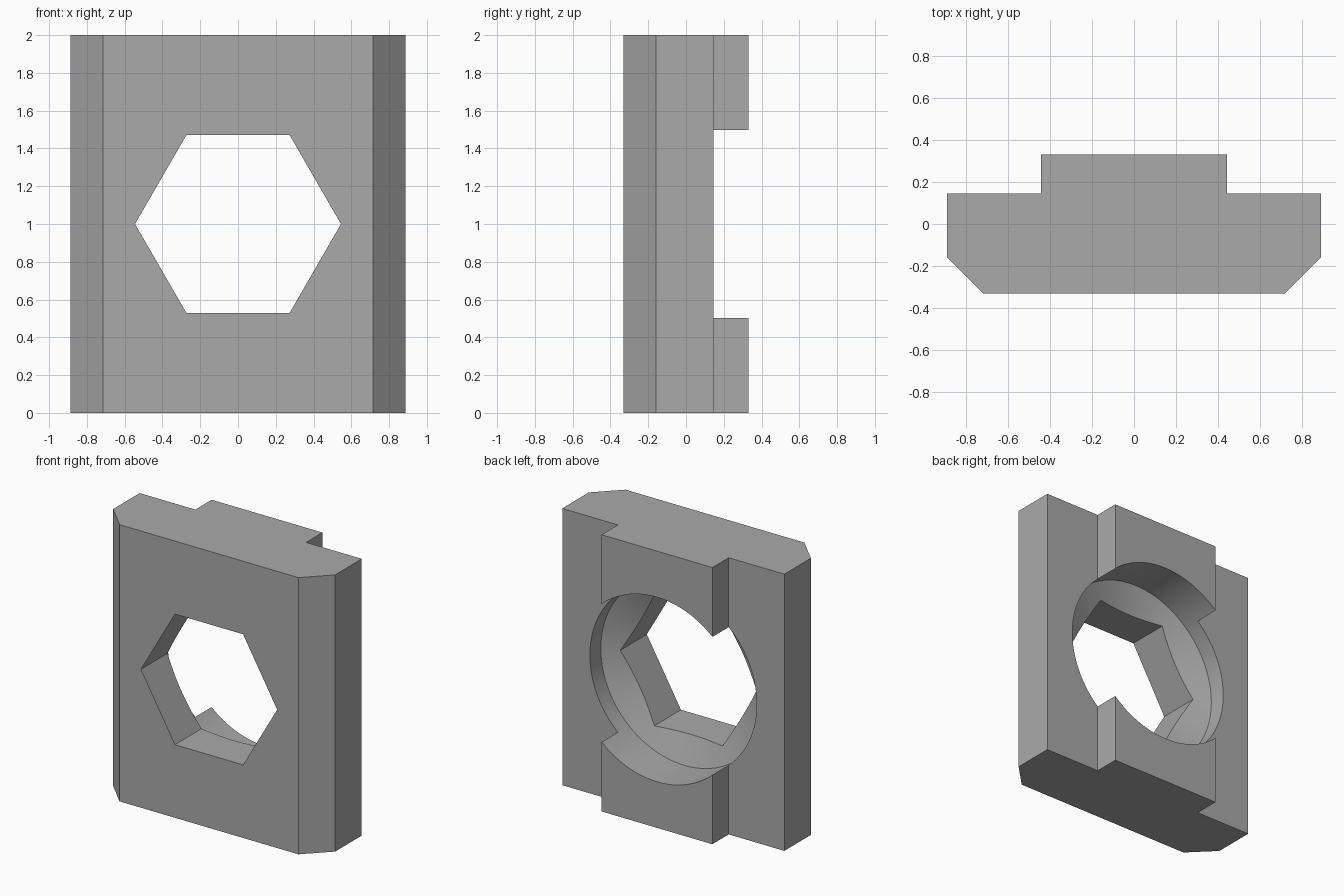
import bpy
import bmesh
from math import cos, sin, pi, radians

default = bpy.data.objects.get("Cube")
if default:
    bpy.data.objects.remove(default, do_unlink=True)

grey = bpy.data.materials.new("plain grey")
grey.use_nodes = True
colour = (0.4, 0.4, 0.4, 1)
grey.diffuse_color = colour
grey.node_tree.nodes["Principled BSDF"].inputs["Base Color"].default_value = colour

HEIGHT, FRONT, STEP, BACK = 2.0, -0.331, 0.145, 0.331


def loft(name, rings):
    """Solid skinned through rings of equal length, capped at both ends."""
    bm = bmesh.new()
    loops = [[bm.verts.new(p) for p in ring] for ring in rings]
    for a, b in zip(loops, loops[1:]):
        for i in range(len(a)):
            j = (i + 1) % len(a)
            bm.faces.new((a[i], a[j], b[j], b[i]))
    bm.faces.new(loops[0])
    bm.faces.new(loops[-1])
    bmesh.ops.recalc_face_normals(bm, faces=bm.faces)
    mesh = bpy.data.meshes.new(name)
    bm.to_mesh(mesh)
    bm.free()
    mesh.materials.append(grey)
    obj = bpy.data.objects.new(name, mesh)
    bpy.context.collection.objects.link(obj)
    return obj


def ring(radius, y, sides):
    """Polygon in the xz plane around the hole axis."""
    return [(radius * cos(2 * pi * i / sides), y, HEIGHT / 2 + radius * sin(2 * pi * i / sides))
            for i in range(sides)]


# Plate with chamfered front corners and a raised rib on the back
half = [(0.715, FRONT), (0.888, -0.158), (0.888, STEP), (0.443, STEP), (0.443, BACK)]
profile = half + [(-x, y) for x, y in reversed(half)]
plate = loft("slot_nut_plate", [[(x, y, z) for x, y in profile] for z in (0, HEIGHT)])

# Hexagonal through hole, and a round counterbore with a conical floor
hex_cutter = loft("hex_cutter", [ring(0.545, y, 6) for y in (FRONT - 0.1, 0.1)])
bore_cutter = loft("bore_cutter", [ring(0.667, BACK + 0.1, 96), ring(0.667, 0.02, 96),
                                   ring(0.3, -0.121, 96)])

bpy.ops.object.select_all(action="DESELECT")
bpy.context.view_layer.objects.active = plate
plate.select_set(True)
for cutter in (hex_cutter, bore_cutter):
    cutter.hide_render = True
    cut = plate.modifiers.new(cutter.name, "BOOLEAN")
    cut.operation = "DIFFERENCE"
    cut.solver = "EXACT"
    cut.object = cutter
    bpy.ops.object.modifier_apply(modifier=cut.name)
    bpy.data.objects.remove(cutter, do_unlink=True)

bpy.ops.object.shade_smooth_by_angle(angle=radians(20))
